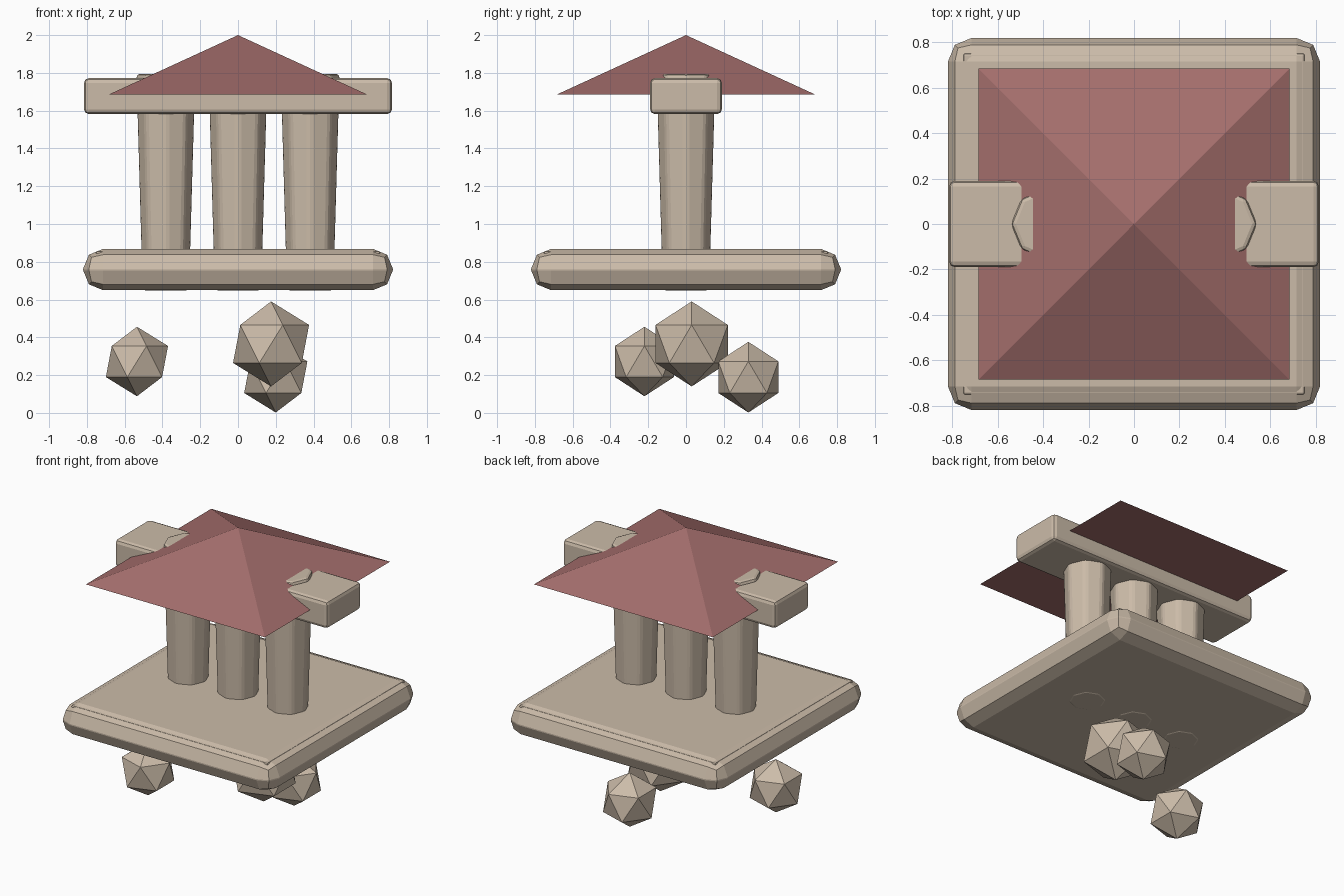
import bpy
from math import radians

cube = bpy.data.objects.get("Cube")
if cube:
    bpy.data.objects.remove(cube, do_unlink=True)


def make_material(name, rgb):
    mat = bpy.data.materials.new(name)
    mat.use_nodes = True
    color = (*rgb, 1)
    mat.diffuse_color = color
    mat.node_tree.nodes["Principled BSDF"].inputs["Base Color"].default_value = color
    return mat


stone = make_material("pale_stone", (0.60, 0.50, 0.395))
red = make_material("faded_red", (0.37, 0.155, 0.15))


def finish(name, mat, bevel=0):
    """Name and colour the active object, with optional rounded edges."""
    obj = bpy.context.object
    obj.name = name
    obj.data.materials.append(mat)
    if bevel:
        mod = obj.modifiers.new("rounded_edges", "BEVEL")
        mod.width = bevel
        mod.segments = 2
        mod.limit_method = "ANGLE"
        mod.angle_limit = radians(30)
    return obj


def block(name, half_x, half_y, bottom, top, bevel):
    bpy.ops.mesh.primitive_cube_add(size=2, location=(0, 0, (bottom + top) / 2))
    bpy.context.object.scale = (half_x, half_y, (top - bottom) / 2)
    bpy.ops.object.transform_apply(location=False, rotation=False, scale=True)
    return finish(name, stone, bevel)


def frustum(name, sides, x, bottom, top, r_bottom, r_top, turn, mat, bevel=0):
    bpy.ops.mesh.primitive_cone_add(
        vertices=sides, radius1=r_bottom, radius2=r_top, depth=top - bottom,
        location=(x, 0, (bottom + top) / 2), rotation=(0, 0, radians(turn)))
    return finish(name, mat, bevel)


# Floating platform with a slim raised border
block("platform", 0.82, 0.82, 0.65, 0.868, 0.105)
block("platform_border", 0.752, 0.752, 0.70, 0.858, 0.01)

# Row of columns widening upwards
for side, x in (("right", -0.382), ("middle", 0), ("left", 0.382)):
    frustum(side + "_column", 8, x, 0.647, 1.795, 0.127, 0.16, 0, stone, 0.02)

# Crossbeam on the columns
block("crossbeam", 0.815, 0.19, 1.582, 1.772, 0.025)

# Pyramid roof
frustum("roof", 4, 0, 1.685, 2.0, 0.685 * 2 ** 0.5, 0, 45, red)

# Loose rocks hovering underneath
rocks = {
    "right_rock": ((-0.535, -0.22, 0.272), 0.184),
    "middle_rock": ((0.175, 0.03, 0.365), 0.225),
    "back_rock": ((0.2, 0.33, 0.189), 0.187),
}
for name, (place, radius) in rocks.items():
    bpy.ops.mesh.primitive_ico_sphere_add(subdivisions=1, radius=radius, location=place)
    finish(name, stone)
